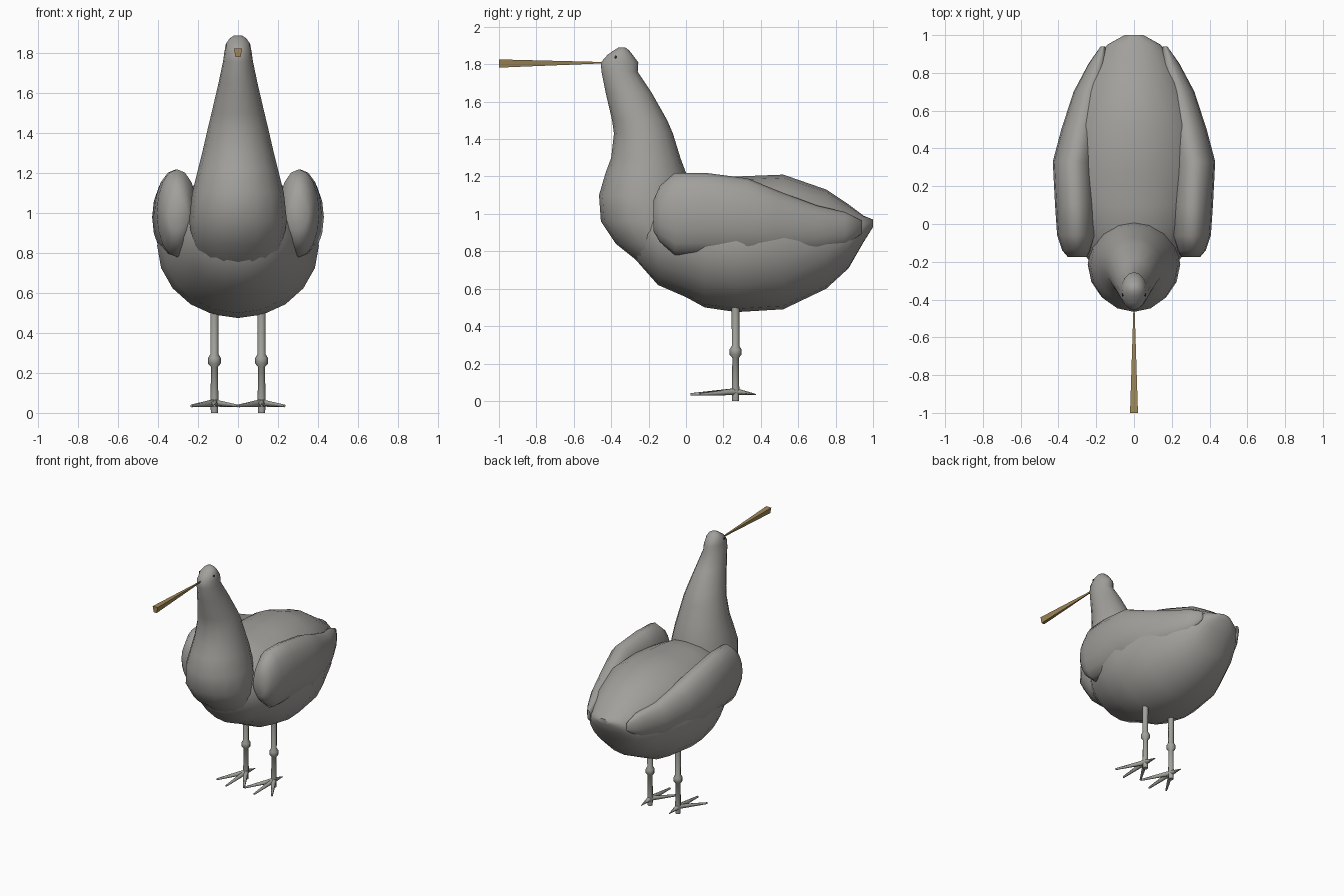
import bpy, bmesh, math
from mathutils import Vector

if "Cube" in bpy.data.objects:
    bpy.data.objects.remove(bpy.data.objects["Cube"])


def material(name, rgb):
    m = bpy.data.materials.new(name)
    m.diffuse_color = (*rgb, 1)
    m.use_nodes = True
    m.node_tree.nodes["Principled BSDF"].inputs["Base Color"].default_value = m.diffuse_color
    return m


GREY = material("feather grey", (0.36, 0.35, 0.33))
LEG = material("leg grey", (0.36, 0.36, 0.33))
BEAK = material("beak ochre", (0.36, 0.25, 0.10))
DARK = material("eye dark", (0.03, 0.03, 0.03))


def loft(name, rings, mat, angle=60):
    """Skin closed rings of equal length and cap both ends."""
    bm = bmesh.new()
    loops = [[bm.verts.new(p) for p in ring] for ring in rings]
    n = len(loops[0])
    for a, b in zip(loops, loops[1:]):
        for i in range(n):
            j = (i + 1) % n
            bm.faces.new((a[i], a[j], b[j], b[i]))
    bm.faces.new(loops[0])
    bm.faces.new(loops[-1])
    bmesh.ops.recalc_face_normals(bm, faces=bm.faces)
    mesh = bpy.data.meshes.new(name)
    bm.to_mesh(mesh)
    bm.free()
    obj = bpy.data.objects.new(name, mesh)
    bpy.context.collection.objects.link(obj)
    mesh.materials.append(mat)
    if angle:
        bpy.ops.object.select_all(action='DESELECT')
        obj.select_set(True)
        bpy.context.view_layer.objects.active = obj
        bpy.ops.object.shade_smooth_by_angle(angle=math.radians(angle))
    return obj


def circle(n):
    return [(math.cos(2 * math.pi * i / n), math.sin(2 * math.pi * i / n)) for i in range(n)]


def upright(y, x, z, rx, rz, n=16):
    """Oval ring facing along y."""
    return [(x + rx * c, y, z + rz * s) for c, s in circle(n)]


def level(z, y0, y1, w, n=16):
    """Oval ring facing along z, from y0 to y1."""
    return [(w * c, (y0 + y1) / 2 + (y1 - y0) / 2 * s, z) for c, s in circle(n)]


def tube(name, points, mat, n=8):
    """Straight tapered tube through (position, radius) points."""
    axis = (Vector(points[-1][0]) - Vector(points[0][0])).normalized()
    side = axis.orthogonal().normalized()
    up = axis.cross(side)
    return loft(name, [[Vector(p) + r * (c * side + s * up) for c, s in circle(n)]
                       for p, r in points], mat)


# Body: y, half width, bottom, top
body = [(-0.30, 0.16, 0.79, 1.05), (-0.15, 0.27, 0.62, 1.13), (0.0, 0.34, 0.555, 1.18),
        (0.10, 0.375, 0.50, 1.19), (0.27, 0.405, 0.475, 1.20), (0.52, 0.37, 0.49, 1.21),
        (0.75, 0.275, 0.60, 1.13), (0.87, 0.21, 0.71, 1.05), (0.95, 0.14, 0.85, 0.99),
        (1.0, 0.05, 0.93, 0.97)]
loft("body", [upright(y, 0, (b + t) / 2, w, (t - b) / 2, 20) for y, w, b, t in body], GREY)

# Breast, neck and head: z, front, back, half width
neck = [(0.68, -0.18, 0.10, 0.13), (0.76, -0.275, 0.08, 0.19), (0.84, -0.375, 0.05, 0.225),
        (0.96, -0.455, 0.03, 0.245), (1.10, -0.465, 0.02, 0.23), (1.22, -0.43, 0.0, 0.20),
        (1.30, -0.40, -0.03, 0.18), (1.43, -0.385, -0.07, 0.15), (1.50, -0.395, -0.10, 0.133),
        (1.65, -0.43, -0.185, 0.098), (1.76, -0.452, -0.258, 0.075), (1.81, -0.455, -0.255, 0.068),
        (1.85, -0.42, -0.285, 0.06), (1.875, -0.385, -0.305, 0.042), (1.89, -0.36, -0.325, 0.02)]
loft("neck_and_head", [level(*r) for r in neck], GREY)

# Wings: y, x, z, half width, half height
wing = [(-0.175, 0.30, 0.99, 0.05, 0.08), (-0.14, 0.305, 1.0, 0.075, 0.15),
        (-0.06, 0.305, 1.0, 0.102, 0.22), (0.1, 0.31, 1.0, 0.108, 0.22),
        (0.33, 0.32, 0.98, 0.11, 0.21), (0.5, 0.285, 0.95, 0.10, 0.17),
        (0.7, 0.24, 0.92, 0.08, 0.125), (0.85, 0.19, 0.92, 0.05, 0.09),
        (0.94, 0.165, 0.93, 0.012, 0.035)]
# Leg: height, radius
leg = [(0, 0.018), (0.06, 0.02), (0.23, 0.017), (0.247, 0.032), (0.275, 0.032),
       (0.295, 0.02), (0.52, 0.021)]
# Toe tips relative to the leg: x, y, tip radius
toes = [(-0.115, -0.19, 0.007), (0, -0.24, 0.007), (0.115, -0.19, 0.007), (0, 0.11, 0.002)]

for s, side in ((-1, "left"), (1, "right")):
    loft("wing_" + side, [upright(y, s * x, z, rx, rz) for y, x, z, rx, rz in wing], GREY)
    lx, ly = s * 0.118, 0.265
    tube("leg_" + side, [((lx, ly, z), r) for z, r in leg], LEG)
    for i, (dx, dy, r) in enumerate(toes):
        tube(f"toe_{side}_{i + 1}", [((lx, ly, 0.05), 0.019), ((lx + dx, ly + dy, 0.035), r)], LEG, 6)
    tube("eye_" + side, [((s * 0.05, -0.375, 1.838), 0.009), ((s * 0.063, -0.375, 1.838), 0.007)], DARK)


# Beak: thin at the head, wider at the far end
def beak_ring(y, w, z0, z1):
    return [(-w, y, z1), (w, y, z1), (w * 0.6, y, z0), (-w * 0.6, y, z0)]


loft("beak", [beak_ring(-0.44, 0.003, 1.805, 1.812), beak_ring(-1.0, 0.021, 1.782, 1.826)], BEAK, 0)
